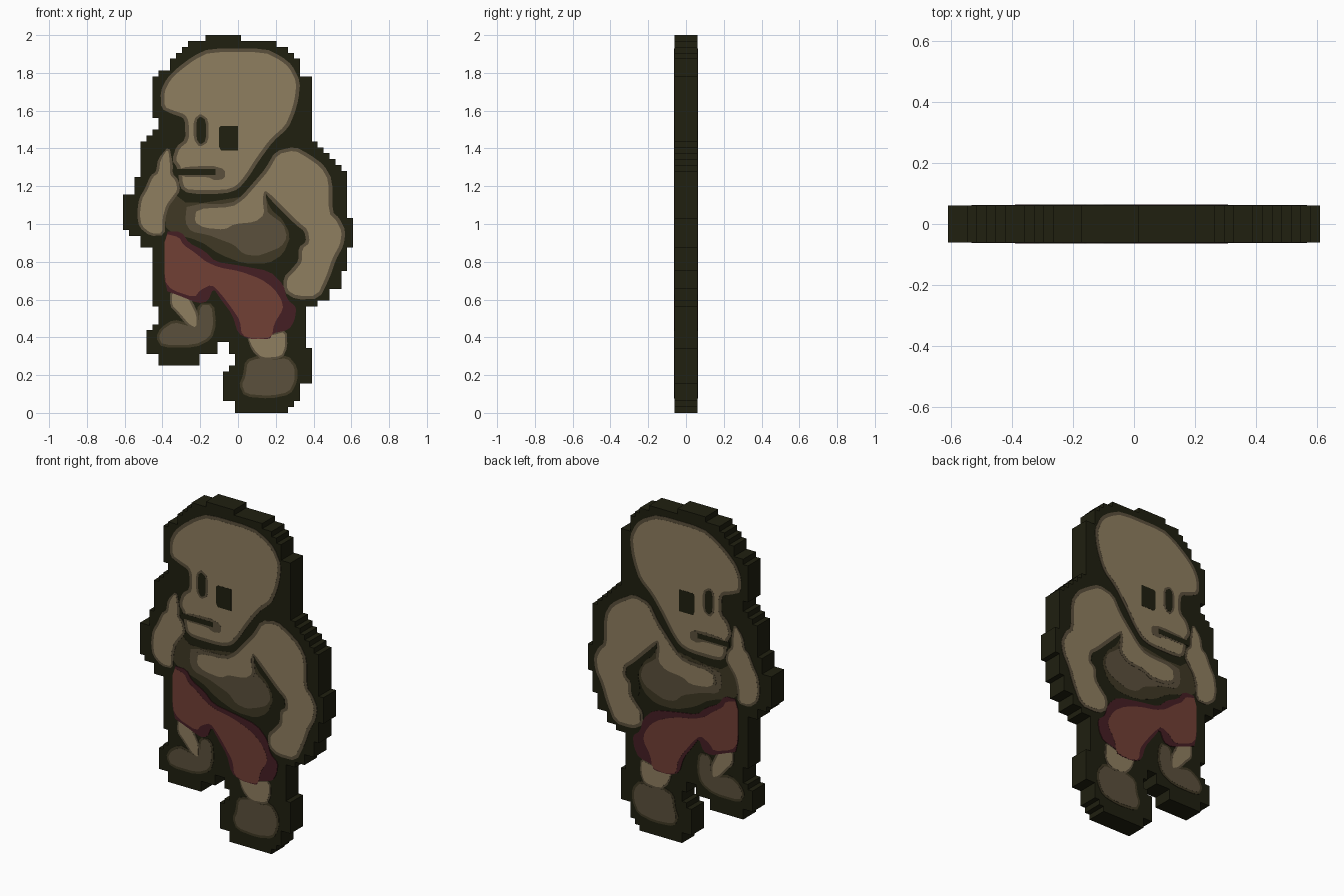
import bpy
import bmesh
from mathutils import Vector

default_cube = bpy.data.objects.get("Cube")
if default_cube:
    bpy.data.objects.remove(default_cube, do_unlink=True)

CELL = 1 / 32          # size of one stair step in the silhouette
HALF = 0.06            # half thickness of the slab
LAYER = 0.0006         # height step between painted plates


def make_material(name, red, green, blue):
    material = bpy.data.materials.new(name)
    material.use_nodes = True
    material.diffuse_color = (red, green, blue, 1)
    shader = material.node_tree.nodes["Principled BSDF"]
    shader.inputs["Base Color"].default_value = (red, green, blue, 1)
    shader.inputs["Roughness"].default_value = 0.9
    return material


outline_dark = make_material("outline dark", 0.014, 0.014, 0.005)
skin_tan = make_material("skin tan", 0.275, 0.21, 0.115)
skin_shade = make_material("skin shade", 0.105, 0.08, 0.045)
skin_deep = make_material("skin deep shade", 0.05, 0.04, 0.018)
cloth_red = make_material("cloth red", 0.165, 0.05, 0.036)
cloth_dark = make_material("cloth dark red", 0.06, 0.013, 0.017)


def finish(mesh_builder, name, material):
    bmesh.ops.recalc_face_normals(mesh_builder, faces=mesh_builder.faces)
    mesh = bpy.data.meshes.new(name)
    mesh_builder.to_mesh(mesh)
    mesh_builder.free()
    mesh.materials.append(material)
    part = bpy.data.objects.new(name, mesh)
    bpy.context.collection.objects.link(part)
    return part


def thicken(mesh_builder, depth):
    result = bmesh.ops.extrude_face_region(mesh_builder, geom=mesh_builder.faces[:])
    moved = [item for item in result["geom"] if isinstance(item, bmesh.types.BMVert)]
    bmesh.ops.translate(mesh_builder, verts=moved, vec=(0, depth, 0))


def inside(x, z, profile):
    hit = False
    for (ax, az), (bx, bz) in zip(profile, profile[1:] + profile[:1]):
        if (az > z) != (bz > z) and x < ax + (z - az) * (bx - ax) / (bz - az):
            hit = not hit
    return hit


def stepped_slab(name, profile, columns, rows, material):
    """Fill a profile with square cells and thicken it into a slab."""
    builder = bmesh.new()
    for column in range(columns):
        for row in range(rows):
            if inside(column + 0.5, row + 0.5, profile):
                corners = [(column, row), (column + 1, row),
                           (column + 1, row + 1), (column, row + 1)]
                builder.faces.new([builder.verts.new(
                    ((c - columns / 2) * CELL, -HALF, r * CELL)) for c, r in corners])
    bmesh.ops.remove_doubles(builder, verts=builder.verts, dist=CELL / 100)
    thicken(builder, 2 * HALF)
    return finish(builder, name, material)


def grow(points, distance):
    """Push a closed outline outward along its corner normals."""
    count = len(points)
    area = sum(points[i - 1].cross(points[i]) for i in range(count))
    side = 1 if area > 0 else -1
    grown = []
    for i, point in enumerate(points):
        along = (points[(i + 1) % count] - points[i - 1]).normalized()
        grown.append(point + Vector((along.y, -along.x)) * side * distance)
    return grown


def round_off(points):
    rounded = []
    for i, point in enumerate(points):
        following = points[(i + 1) % len(points)]
        rounded += [point.lerp(following, 0.2), point.lerp(following, 0.8)]
    return rounded


def plate(name, outline, layer, material, border=0.0, soft=True):
    """Thin painted plate on the front, mirrored to the back; outline in hundredths."""
    points = [Vector(pair) / 100 for pair in outline]
    if border:
        points = grow(points, border)
    if soft:
        points = round_off(points)
    builder = bmesh.new()
    builder.faces.new([builder.verts.new((p.x, -HALF, p.y)) for p in points])
    thicken(builder, -LAYER * layer)
    part = finish(builder, name, material)
    mirror = part.modifiers.new("both faces", "MIRROR")
    mirror.use_axis = (False, True, False)
    mirror.use_mirror_merge = False
    return part


def bordered(name, outline, material, border_material, width=0.025):
    plate(name + "_border", outline, 4, border_material, border=width)
    plate(name, outline, 5, material)


# Dark stepped silhouette, in cells
silhouette = [
    (14, 64), (14, 63), (12, 63), (8, 60), (8, 58), (6, 58), (6, 57), (5, 57),
    (5, 50), (6, 50), (6, 48), (5.5, 48), (3, 45.5), (3, 40), (2, 40), (2, 37),
    (0, 37), (0, 31), (1, 31), (1, 30), (3, 30), (3, 28), (5, 28), (5, 18),
    (6, 18), (6, 15), (5, 15), (5, 14), (4, 14), (4, 10), (6, 10), (6, 8),
    (13, 8), (13, 10), (16, 10), (16, 12), (18, 12), (18, 10), (19, 10), (19, 8),
    (17, 7), (17, 2), (19, 2), (19, 0), (27, 0), (30, 2), (30, 5), (32, 5),
    (32, 11), (31, 11), (31, 18), (33, 18), (33, 19), (35, 19), (35, 21), (37, 21),
    (37, 24), (38, 24), (38, 28), (39, 28), (39, 33), (38, 33), (38, 41),
    (37.5, 41), (32, 46.5), (32, 57), (30, 57), (30, 60), (25.5, 63), (20, 63), (20, 64)]
stepped_slab("body_slab", silhouette, 39, 64, outline_dark)

# Shaded belly and the crease beside the arm
plate("belly_deep_shade", [
    (-35, 117), (-26, 110), (12, 116), (22, 105), (28, 94), (24, 84), (16, 79),
    (3, 79), (-10, 84), (-20, 91), (-38, 96), (-39, 107)], 1, skin_deep)
plate("belly_shade", [
    (-27, 111), (12, 110), (17, 105), (24, 100), (26, 93), (23, 88), (16, 85),
    (10, 83), (3, 84), (-2, 89), (-10, 92), (-15, 94), (-25, 96), (-28, 101)],
    2, skin_shade)
plate("arm_crease", [
    (13, 119), (20, 116), (34, 102), (36, 88), (30, 76), (26, 84), (28, 94),
    (24, 102), (17, 108)], 3, outline_dark)

# Chest with the left arm, and the raised right arm
bordered("chest_and_left_arm", [
    (-22, 108), (-3, 109), (3, 113), (10, 121), (16, 128), (21, 137), (30, 139),
    (37, 135), (44, 130), (48, 123), (48, 106), (52, 102), (55, 96), (54, 89),
    (50, 82), (47, 73), (42, 62), (31, 62), (26, 65), (26, 71), (30, 75), (34, 80),
    (34, 87), (38, 90), (37, 97), (32, 101), (25, 108), (18, 115), (14, 118),
    (13, 113), (14, 105), (9, 101), (-2, 100), (-7, 97), (-18, 98), (-23, 101)],
    skin_tan, skin_shade, 0.02)
bordered("right_arm", [
    (-37, 140), (-36, 132), (-36, 126), (-33, 123), (-32, 118), (-35, 114),
    (-38, 110), (-40, 103), (-40, 95), (-46, 95), (-51, 99), (-52, 105),
    (-51, 113), (-48, 118), (-45, 125), (-42, 127), (-41, 134)],
    skin_tan, skin_shade, 0.015)

# Head
bordered("head", [
    (-15, 191), (-23, 187), (-31, 181), (-36, 176), (-39, 170), (-39, 162),
    (-34, 160), (-28, 158), (-26, 154), (-26, 144), (-31, 140), (-33, 134),
    (-30, 130), (-29, 120), (-26, 118), (-7, 118), (-1, 120), (4, 126), (9, 134),
    (17, 145), (25, 152), (28, 159), (30, 166), (31, 175), (27, 183), (22, 187),
    (14, 191)], skin_tan, skin_shade, 0.02)

# Eyes and mouth
right_eye = [(-22, 155), (-20, 157), (-17, 155), (-17, 144), (-20, 142), (-22, 145)]
plate("right_eye_border", right_eye, 6, skin_shade, border=0.015)
plate("right_eye", right_eye, 7, outline_dark)
plate("left_eye", [(-10, 151), (-9, 152), (0, 152), (0, 139), (-9, 139), (-10, 141)],
      7, outline_dark, soft=False)
plate("mouth_shade", [(-31, 130), (-14, 131), (-7, 129), (-7, 124), (-12, 123),
                      (-16, 125), (-31, 125)], 6, skin_shade)
plate("mouth", [(-33, 129), (-12, 129), (-12, 126), (-33, 126)], 7, outline_dark,
      soft=False)

# Feet and legs
bordered("right_foot", [
    (-40, 44), (-34, 48), (-26, 46), (-21, 47), (-20, 57), (-14, 57), (-13, 47),
    (-15, 40), (-23, 36), (-40, 36), (-42, 40)], skin_shade, skin_deep, 0.015)
bordered("left_foot", [
    (5, 27), (11, 29), (18, 28), (26, 29), (30, 24), (30, 17), (27, 11), (17, 9),
    (4, 10), (2, 15), (4, 19)], skin_shade, skin_deep, 0.015)
right_leg = [(-35, 64), (-28, 64), (-25, 58), (-22, 52), (-22, 45), (-26, 47),
             (-31, 53), (-35, 57)]
left_leg = [(5, 41), (18, 41), (25, 43), (25, 35), (23, 30), (13, 29), (8, 34)]
for name, leg in (("right_leg", right_leg), ("left_leg", left_leg)):
    plate(name + "_border", leg, 4.4, skin_shade, border=0.012)
    plate(name, leg, 5.5, skin_tan)

# Shorts
plate("shorts_trim", [
    (-39, 96), (-30, 96), (-26, 90), (-18, 86), (-12, 80), (1, 78), (17, 75),
    (24, 68), (26, 60), (31, 56), (30, 49), (27, 44), (18, 42), (17, 39), (6, 39),
    (0, 42), (-3, 52), (-9, 60), (-13, 66), (-16, 59), (-21, 58), (-31, 62),
    (-39, 65)], 6.5, cloth_dark)
plate("shorts", [
    (-39, 95), (-31, 93), (-29, 89), (-23, 85), (-17, 80), (-10, 77), (1, 75),
    (12, 71), (19, 66), (23, 60), (24, 55), (19, 47), (18, 40), (9, 39), (2, 41),
    (1, 49), (-3, 55), (-9, 63), (-14, 68), (-20, 65), (-23, 61), (-35, 65),
    (-39, 70)], 7.5, cloth_red)
